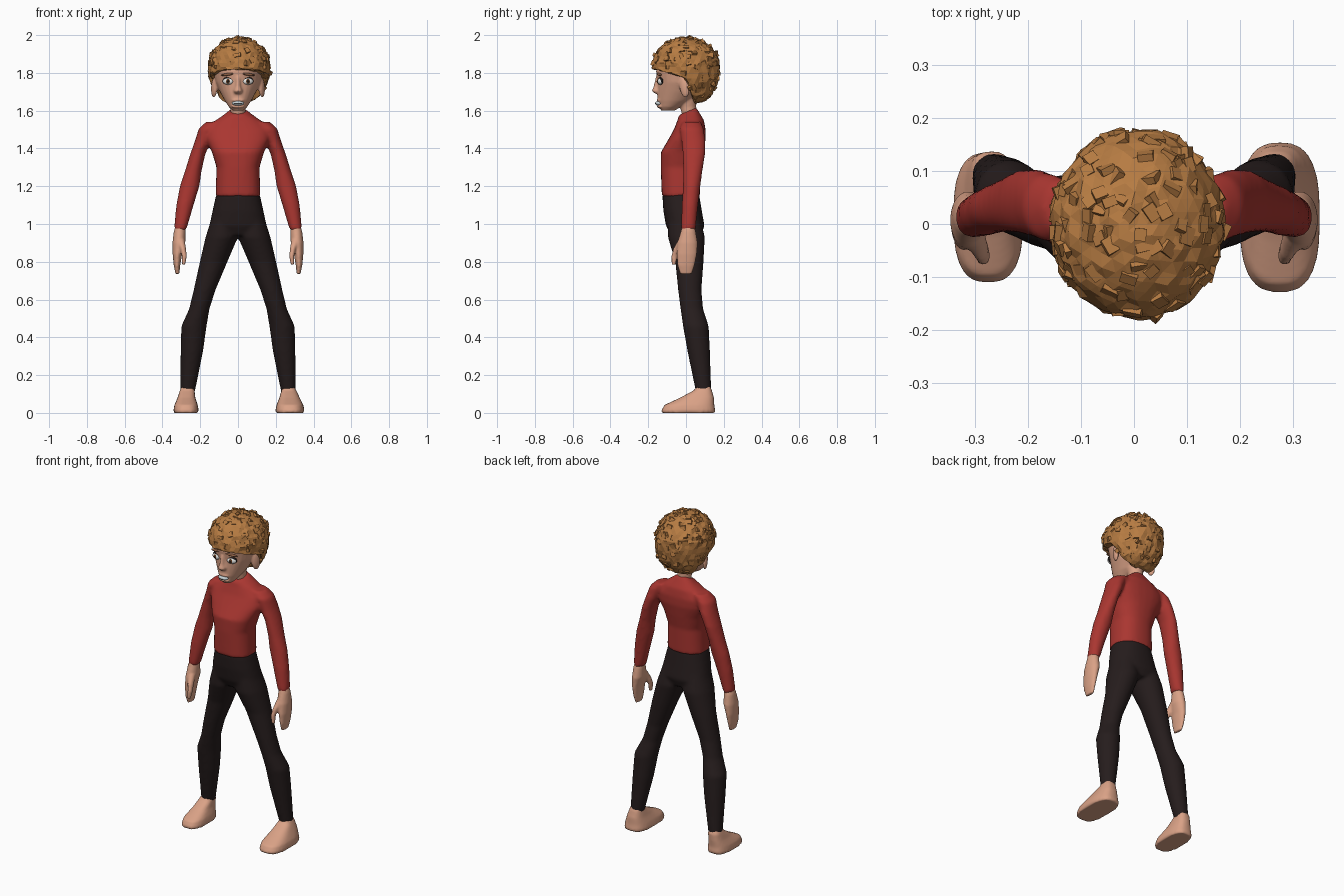
import bpy, bmesh, math, random
from mathutils import Vector, Matrix, Euler

random.seed(4)
if "Cube" in bpy.data.objects:
    bpy.data.objects.remove(bpy.data.objects["Cube"])


def material(name, rgb):
    m = bpy.data.materials.new(name)
    m.use_nodes = True
    m.diffuse_color = (*rgb, 1)
    m.node_tree.nodes["Principled BSDF"].inputs["Base Color"].default_value = (*rgb, 1)
    return m


SKIN = material("skin", (.70, .36, .24))
HAIR = material("ginger hair", (.47, .20, .055))
SHIRT = material("red cloth", (.40, .037, .03))
TROUSERS = material("dark cloth", (.019, .012, .012))
WHITE = material("eye white", (.8, .8, .78))
IRIS = material("brown iris", (.12, .045, .015))
BLACK = material("black", (.01, .008, .008))
BROW = material("brow brown", (.28, .12, .06))
TEETH = material("pale grey teeth", (.55, .62, .64))


def loft(bm, rings, sx=1, power=2.0, tilt=0.0, n=28):
    """Closed tube through horizontal rings of x, y, z, x radius, y radius."""
    loops = []
    for i, (x, y, z, rx, ry) in enumerate(rings):
        loop = []
        for k in range(n):
            a = 2 * math.pi * k / n
            c, s = math.cos(a), math.sin(a)
            dx = rx * math.copysign(abs(c) ** (2 / power), c)
            dy = ry * math.copysign(abs(s) ** (2 / power), s)
            lift = tilt * dy if i == len(rings) - 1 else 0
            loop.append(bm.verts.new((sx * (x + dx), y + dy, z + lift)))
        loops.append(loop)
    faces = [bm.faces.new((a[k], a[(k + 1) % n], b[(k + 1) % n], b[k]))
             for a, b in zip(loops, loops[1:]) for k in range(n)]
    faces += [bm.faces.new(loops[0]), bm.faces.new(loops[-1])]
    bmesh.ops.recalc_face_normals(bm, faces=faces)


def ellipsoid(bm, centre, radii, turn=(0, 0, 0)):
    mat = (Matrix.Translation(centre) @ Euler(turn).to_matrix().to_4x4()
           @ Matrix.Diagonal((*radii, 1)))
    bmesh.ops.create_uvsphere(bm, u_segments=20, v_segments=12, radius=1, matrix=mat)


def finish(name, bm, mat, voxel=0, relax=0, smooth=True):
    me = bpy.data.meshes.new(name)
    bm.to_mesh(me)
    bm.free()
    me.materials.append(mat)
    for p in me.polygons:
        p.use_smooth = smooth
    ob = bpy.data.objects.new(name, me)
    bpy.context.collection.objects.link(ob)
    if voxel:
        r = ob.modifiers.new("Blend", "REMESH")
        r.mode, r.voxel_size, r.use_smooth_shade = "VOXEL", voxel, True
        s = ob.modifiers.new("Relax", "SMOOTH")
        s.factor, s.iterations = .5, relax
    return ob


# Shirt: torso and both sleeves blended together
bm = bmesh.new()
loft(bm, [(0, -.027, 1.145, .119, .101), (0, -.028, 1.3, .114, .106),
          (0, -.02, 1.38, .138, .113), (0, .006, 1.45, .17, .098),
          (0, .02, 1.5, .17, .084), (0, .025, 1.55, .118, .07),
          (0, .008, 1.597, .045, .046)], power=2.4, tilt=.45)
for sx in (1, -1):
    loft(bm, [(.12, .03, 1.54, .05, .05), (.16, .03, 1.505, .048, .064),
              (.185, .04, 1.44, .043, .064), (.213, .042, 1.37, .04, .06),
              (.237, .036, 1.28, .044, .051), (.256, .03, 1.2, .052, .046),
              (.281, .021, 1.1, .046, .043), (.306, .012, .97, .033, .039)], sx)
finish("shirt", bm, SHIRT, .01, 5)

# Trousers: pelvis and both legs
bm = bmesh.new()
loft(bm, [(0, -.027, 1.19, .1, .085), (0, -.027, 1.15, .117, .098),
          (0, -.018, 1.07, .135, .102), (0, -.004, .99, .152, .102),
          (0, 0, .94, .11, .08)], power=2.3)
for sx in (1, -1):
    loft(bm, [(.065, -.015, 1.08, .06, .08), (.086, .002, .93, .086, .098),
              (.129, .018, .8, .073, .075), (.177, .02, .65, .058, .062),
              (.205, .031, .55, .054, .06), (.233, .052, .46, .067, .068),
              (.244, .067, .33, .06, .06), (.267, .093, .11, .039, .041)], sx)
finish("trousers", bm, TROUSERS, .01, 5)

# Hands with a separate thumb, and bare feet
for side, sx, size in (("left", 1, 1), ("right", -1, .87)):
    bm = bmesh.new()
    loft(bm, [(.304, .012, 1.0, .024, .028), (.309, .012, .96, .031, .04),
              (.313, .008, .9, .034, .054), (.321, .004, .84, .025, .054),
              (.323, 0, .78, .017, .046), (.321, 0, .735, .01, .032)], sx)
    loft(bm, [(.305, -.015, .92, .022, .024), (.291, -.045, .87, .016, .022),
              (.284, -.061, .83, .013, .017), (.288, -.066, .785, .009, .011)], sx)
    finish(side + "_hand", bm, SKIN, .006, 4)
    bm = bmesh.new()
    loft(bm, [(.275, .012, 0, .074 * size, .14 * size),
              (.275, .012, .012, .077 * size, .143 * size),
              (.275, .018, .042, .071 * size, .132 * size),
              (.273, .058, .08, .054 * size, .09 * size),
              (.269, .09, .12, .039, .047),
              (.267, .093, .145, .03, .033)], sx, power=2.7)
    finish(side + "_foot", bm, SKIN, .008, 2)

# Head, neck, nose, lips and ears
bm = bmesh.new()
loft(bm, [(0, -.095, 1.6, .028, .036), (0, -.086, 1.62, .049, .056),
          (0, -.06, 1.652, .07, .09), (0, -.034, 1.7, .096, .117),
          (0, -.02, 1.75, .119, .13), (0, -.01, 1.81, .132, .149),
          (0, 0, 1.88, .13, .14), (0, 0, 1.94, .08, .09)])
loft(bm, [(0, .022, 1.56, .04, .04), (0, .012, 1.62, .041, .042),
          (0, 0, 1.72, .06, .06)])
loft(bm, [(0, -.145, 1.69, .018, .018), (0, -.15, 1.703, .025, .031),
          (0, -.146, 1.73, .015, .025), (0, -.14, 1.78, .013, .02)])
for z in (1.655, 1.622):
    ellipsoid(bm, (0, -.136, z), (.036, .02, .009))
for sx in (1, -1):
    ellipsoid(bm, (sx * .126, -.008, 1.722), (.014, .027, .054), (.15, 0, sx * -.4))
finish("head", bm, SKIN, .006, 3)

# Eyes, brows
for side, sx in (("left", 1), ("right", -1)):
    turn = sx * .28
    for name, mat, y, z, radii in (
            ("eye_rim", BLACK, -.134, 1.758, (.03, .012, .021)),
            ("eye", WHITE, -.137, 1.755, (.028, .014, .018)),
            ("iris", IRIS, -.147, 1.755, (.012, .006, .013)),
            ("pupil", BLACK, -.151, 1.755, (.006, .004, .007))):
        bm = bmesh.new()
        ellipsoid(bm, (sx * .053, y, z), radii, (0, 0, turn))
        finish(f"{side}_{name}", bm, mat)
    bm = bmesh.new()
    ellipsoid(bm, (sx * .055, -.142, 1.792), (.036, .009, .007), (0, sx * .12, turn))
    finish(side + "_brow", bm, BROW)

# Teeth with a dark line between the rows
bm = bmesh.new()
ellipsoid(bm, (0, -.142, 1.639), (.033, .022, .013))
finish("teeth", bm, TEETH)
bm = bmesh.new()
ellipsoid(bm, (0, -.145, 1.637), (.029, .0205, .0018))
finish("mouth_line", bm, BLACK)


# Hair: a rough cap trimmed along the hairline, covered in small flat tufts
def hairline(y):
    if y < 0:
        return 1.77 + .05 * min(1, -y / .15)
    return max(1.64, 1.77 - 2.9 * y)


bm = bmesh.new()
bmesh.ops.create_icosphere(bm, subdivisions=4, radius=1)
tufts = []
for v in bm.verts:
    d = v.co.copy()
    rough = random.uniform(.95, 1.01)
    p = Vector((.006 + .167 * d.x * rough, .183 * d.y * rough,
                1.83 + d.z * rough * (.162 if d.z > 0 else .22)))
    low = hairline(p.y)
    if p.z > low + .012 and random.random() < .3:
        tufts.append((p, d))
    p.z = max(p.z, low + random.uniform(-.006, .006))
    v.co = p
for p, d in tufts:
    tilt = Euler([random.gauss(0, .3) for _ in range(3)]).to_matrix().to_4x4()
    shape = Matrix.Diagonal((random.uniform(.02, .036), random.uniform(.018, .03), .014, 1))
    mat = (Matrix.Translation(p - d * .004)
           @ d.to_track_quat("Z", "Y").to_matrix().to_4x4() @ tilt @ shape)
    bmesh.ops.create_cube(bm, size=1, matrix=mat)
finish("hair", bm, HAIR, smooth=False)
